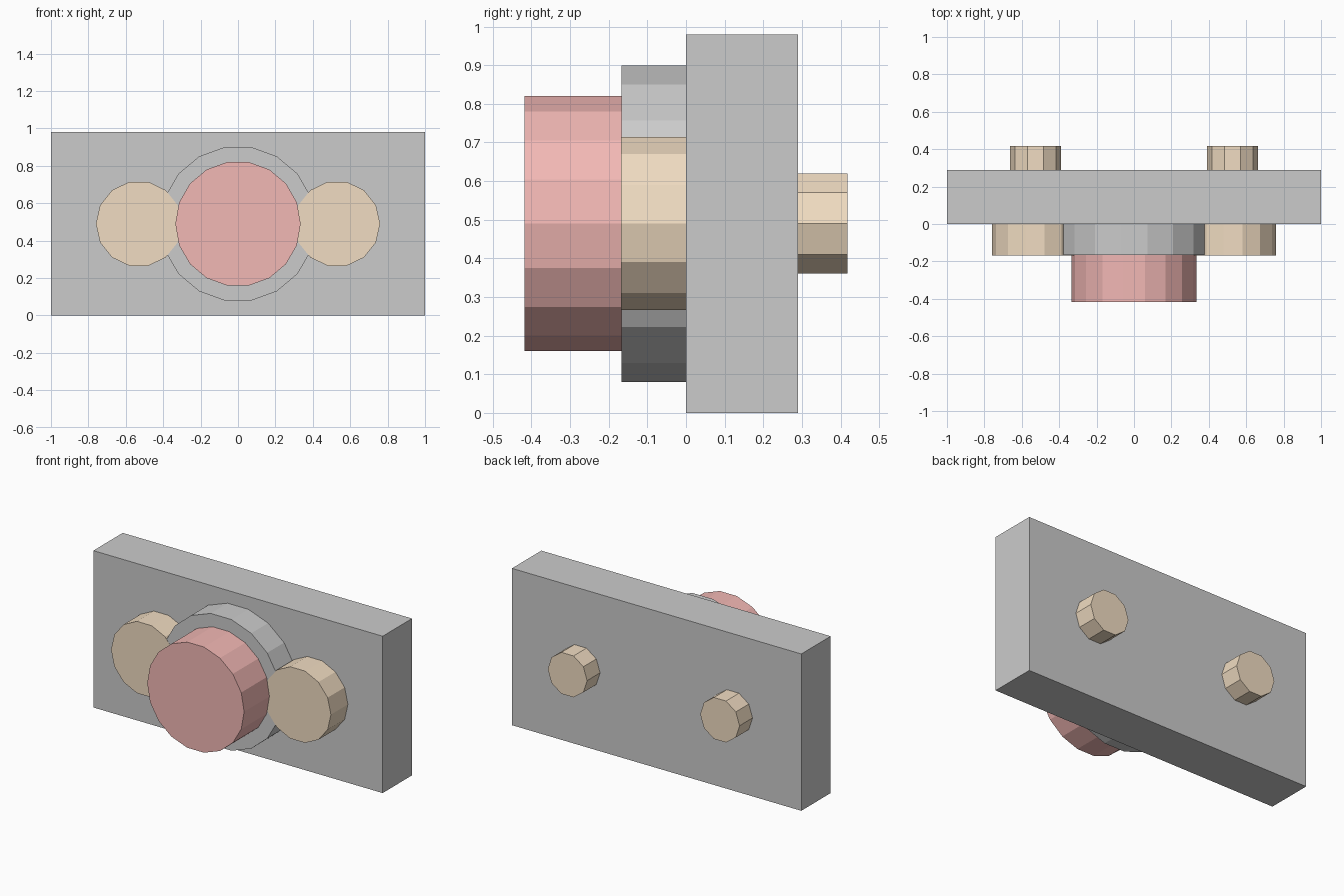
import bpy, bmesh
from math import cos, sin, tau
from mathutils import Vector

if "Cube" in bpy.data.objects:
    bpy.data.objects.remove(bpy.data.objects["Cube"])

MID_Z = 0.49  # height of the button and screw axis


def material(name, rgb):
    mat = bpy.data.materials.new(name)
    mat.diffuse_color = (*rgb, 1)
    mat.use_nodes = True
    mat.node_tree.nodes["Principled BSDF"].inputs["Base Color"].default_value = mat.diffuse_color
    return mat


def prism(name, outline, y0, y1, mat=None):
    """Extrude an (x, z) outline from y0 (front) to y1 (back)."""
    bm = bmesh.new()
    face = bm.faces.new([bm.verts.new((x, y0, z)) for x, z in outline])
    new = bmesh.ops.extrude_face_region(bm, geom=[face], use_keep_orig=True)["geom"]
    verts = [g for g in new if isinstance(g, bmesh.types.BMVert)]
    bmesh.ops.translate(bm, verts=verts, vec=Vector((0, y1 - y0, 0)))
    bmesh.ops.recalc_face_normals(bm, faces=bm.faces[:])
    mesh = bpy.data.meshes.new(name)
    bm.to_mesh(mesh)
    bm.free()
    if mat:
        mesh.materials.append(mat)
    obj = bpy.data.objects.new(name, mesh)
    bpy.context.collection.objects.link(obj)
    return obj


def disc(name, x, radius, sides, y0, y1, mat):
    outline = [(x + radius * cos(tau * i / sides), MID_Z + radius * sin(tau * i / sides))
               for i in range(sides)]
    return prism(name, outline, y0, y1, mat)


white = material("white", (0.97, 0.97, 0.96))
red = material("red", (0.89, 0.48, 0.46))
brass = material("brass", (0.88, 0.72, 0.54))

# Backing plate
prism("back_plate", [(-1, 0), (1, 0), (1, 0.98), (-1, 0.98)], 0, 0.29)

# Push button on its collar
disc("button_collar", 0, 0.416, 18, -0.167, 0, white)
disc("button", 0, 0.335, 18, -0.418, -0.167, red)

# Screw heads in front, lapping over the collar, and their ends at the back
for side, sign in (("left", -1), ("right", 1)):
    disc(f"{side}_screw_head", sign * 0.53, 0.23, 14, -0.168, 0, brass)
    disc(f"{side}_screw_end", sign * 0.527, 0.136, 10, 0.29, 0.418, brass)
